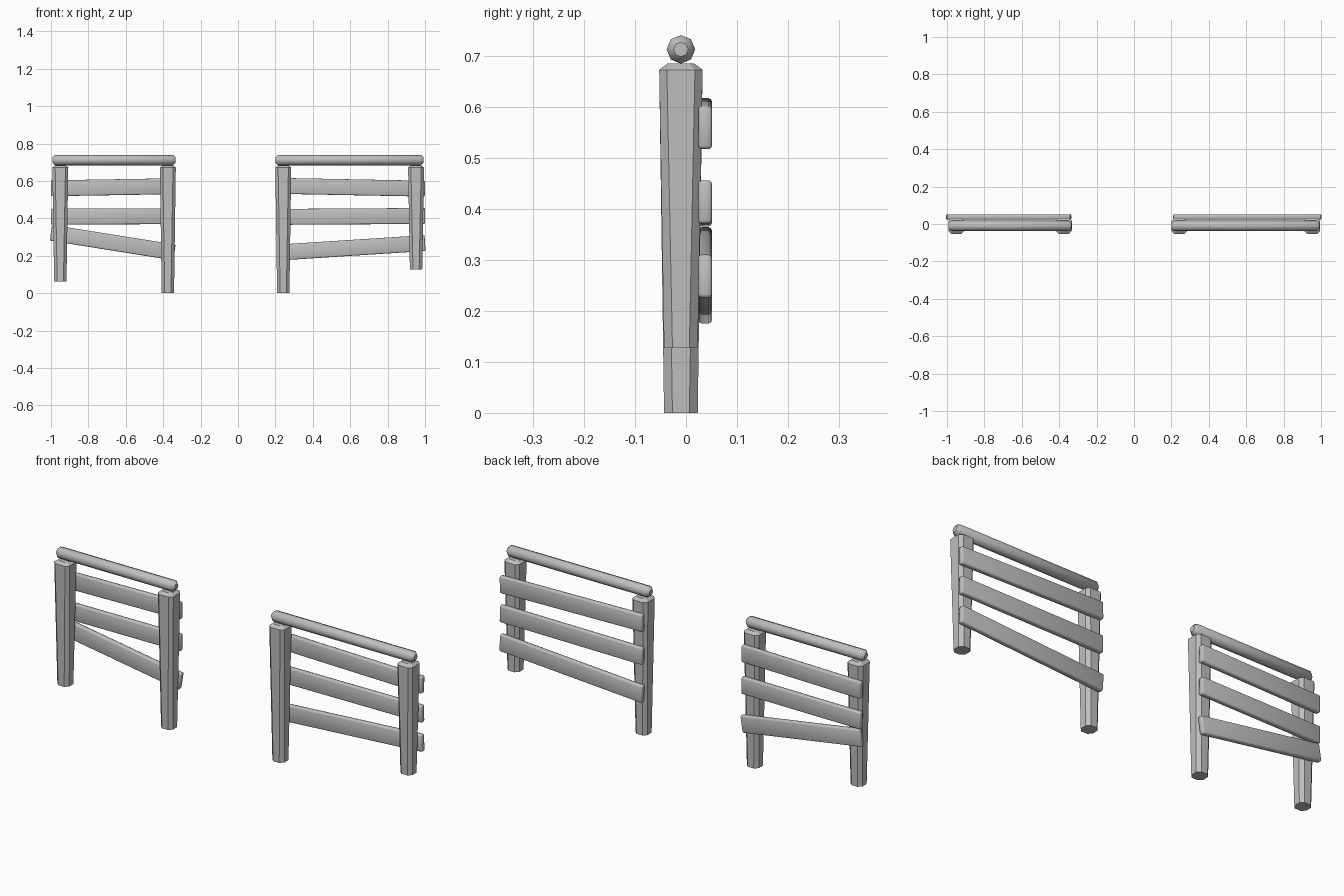
import bpy, bmesh, math
from mathutils import Vector

cube = bpy.data.objects.get("Cube")
if cube:
    bpy.data.objects.remove(cube, do_unlink=True)

GREY = (0.52, 0.52, 0.52, 1.0)
mat = bpy.data.materials.new("plain grey")
mat.use_nodes = True
mat.diffuse_color = GREY
mat.node_tree.nodes["Principled BSDF"].inputs["Base Color"].default_value = GREY

MID_Y = -0.01      # centre line of posts and rails
POST_TOP = 0.684
RAIL_Z = 0.712


def finish(bm, name):
    bmesh.ops.recalc_face_normals(bm, faces=bm.faces)
    mesh = bpy.data.meshes.new(name)
    bm.to_mesh(mesh)
    bm.free()
    mesh.materials.append(mat)
    obj = bpy.data.objects.new(name, mesh)
    bpy.context.collection.objects.link(obj)
    return obj


def smooth(obj, degrees):
    bpy.ops.object.select_all(action="DESELECT")
    obj.select_set(True)
    bpy.context.view_layer.objects.active = obj
    bpy.ops.object.shade_smooth_by_angle(angle=math.radians(degrees))


def loft(name, rings):
    """Skin a closed solid through a list of matching point rings."""
    bm = bmesh.new()
    loops = [[bm.verts.new(p) for p in ring] for ring in rings]
    for a, b in zip(loops, loops[1:]):
        for i in range(len(a)):
            j = (i + 1) % len(a)
            bm.faces.new((a[i], a[j], b[j], b[i]))
    bm.faces.new(loops[0])
    bm.faces.new(loops[-1])
    return finish(bm, name)


def chamfered_square(x, z, half, cut):
    k = half - cut
    pts = [(half, -k), (half, k), (k, half), (-k, half),
           (-half, k), (-half, -k), (-k, -half), (k, -half)]
    return [Vector((x + px, MID_Y + py, z)) for px, py in pts]


# Tapered post with chamfered corners and a small sloped cap
def post(name, x, bottom):
    loft(name, [chamfered_square(x, bottom, 0.033, 0.0165),
                chamfered_square(x, POST_TOP - 0.012, 0.0425, 0.015),
                chamfered_square(x, POST_TOP, 0.027, 0.010)])


# Eight-sided hand rail with tapered ends
def rail(name, x0, x1):
    def ring(x, r):
        return [Vector((x, MID_Y + r * math.cos(i * math.pi / 4),
                        RAIL_Z + r * math.sin(i * math.pi / 4))) for i in range(8)]
    obj = loft(name, [ring(x0, 0.0145), ring(x0 + 0.014, 0.028),
                      ring(x1 - 0.014, 0.028), ring(x1, 0.0145)])
    smooth(obj, 46)


# Rounded plank running between two points behind the posts
def slat(name, x0, x1, z0, z1):
    bm = bmesh.new()
    bmesh.ops.create_cube(bm, size=1)
    length = math.hypot(x1 - x0, z1 - z0)
    bmesh.ops.scale(bm, vec=(length, 0.027, 0.085), verts=bm.verts)
    bmesh.ops.bevel(bm, geom=bm.edges[:], offset=0.007, segments=2,
                    profile=0.5, affect="EDGES")
    obj = finish(bm, name)
    obj.location = ((x0 + x1) / 2, 0.0375, (z0 + z1) / 2)
    obj.rotation_euler.y = -math.atan2(z1 - z0, x1 - x0)
    smooth(obj, 50)


# Each panel: posts (x, bottom), rail span, slat span, slat end heights
panels = {
    "right": ([(-0.95, 0.062), (-0.375, 0)], (-0.992, -0.334), (-1.0, -0.34),
              {"upper": (0.561, 0.572), "middle": (0.409, 0.412), "lower": (0.323, 0.218)}),
    "left": ([(0.242, 0), (0.952, 0.127)], (0.2, 0.992), (0.211, 1.0),
             {"upper": (0.574, 0.559), "middle": (0.408, 0.413), "lower": (0.217, 0.268)}),
}

for side, (posts, rail_span, slat_span, slats) in panels.items():
    for x, bottom in posts:
        kind = "short" if bottom else "tall"
        post(f"{side}_{kind}_post", x, bottom)
    rail(f"{side}_top_rail", *rail_span)
    for level, heights in slats.items():
        slat(f"{side}_{level}_slat", *slat_span, *heights)
